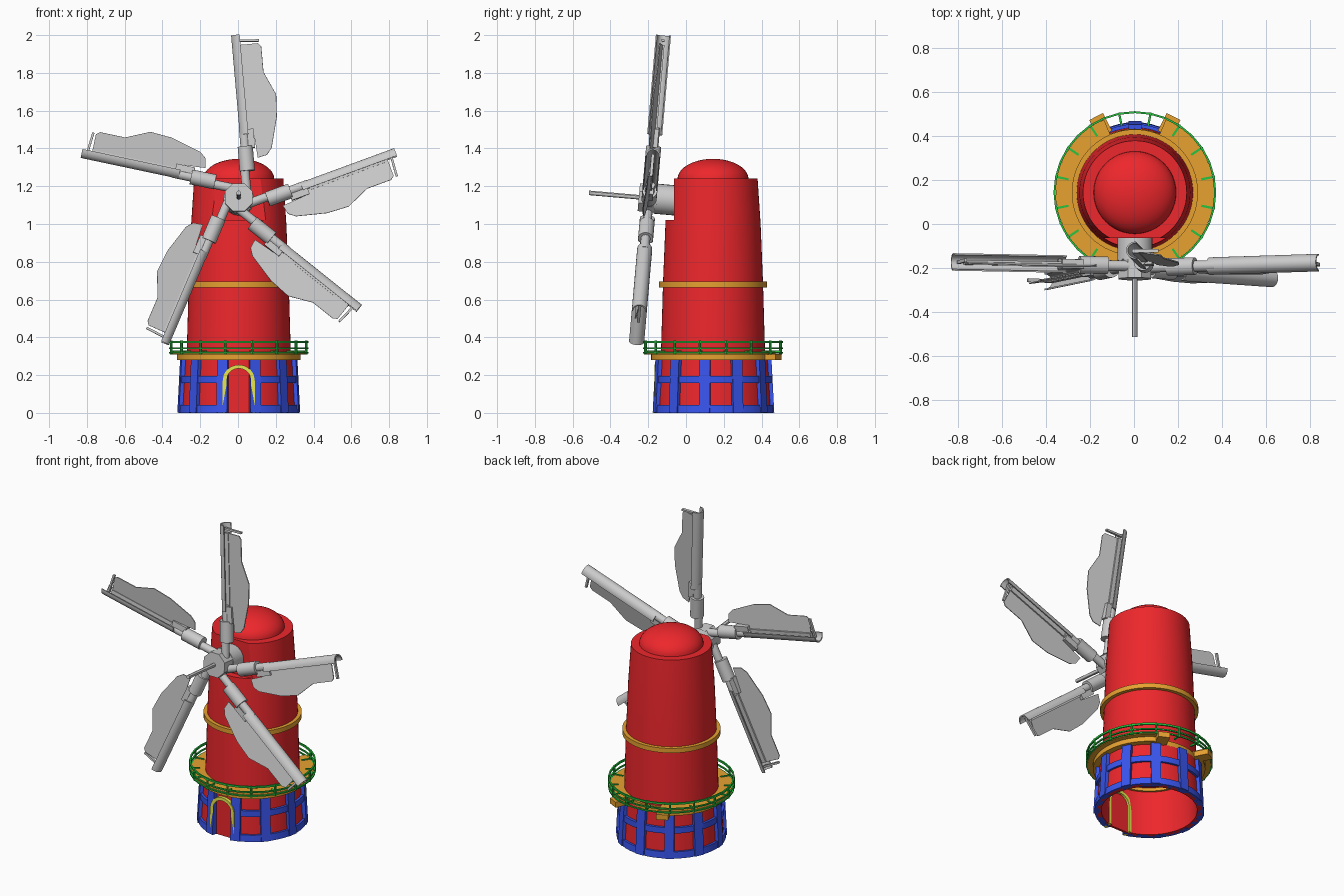
import bpy, bmesh
from math import sin, cos, pi, radians
from mathutils import Matrix, Vector

if "Cube" in bpy.data.objects:
    bpy.data.objects.remove(bpy.data.objects["Cube"])

def material(name, rgb):
    m = bpy.data.materials.new(name)
    m.diffuse_color = (*rgb, 1)
    m.use_nodes = True
    m.node_tree.nodes["Principled BSDF"].inputs["Base Color"].default_value = m.diffuse_color
    return m

RED = material("red", (0.85, 0.02, 0.025))
BLUE = material("blue", (0.04, 0.09, 0.85))
ORANGE = material("orange", (0.8, 0.36, 0.03))
GREEN = material("green", (0.02, 0.55, 0.05))
YELLOW = material("yellow", (0.8, 0.8, 0.08))
T = Matrix.Translation
TOWER = T((0.004, 0.143, 0))

def make(name, bm, mat=None, matrix=Matrix()):
    bmesh.ops.remove_doubles(bm, verts=bm.verts, dist=1e-5)
    bmesh.ops.recalc_face_normals(bm, faces=bm.faces)
    bm.transform(matrix)
    me = bpy.data.meshes.new(name)
    bm.to_mesh(me)
    bm.free()
    ob = bpy.data.objects.new(name, me)
    bpy.context.collection.objects.link(ob)
    if mat:
        me.materials.append(mat)
    return ob

def box(name, size, matrix, mat=None):
    bm = bmesh.new()
    bmesh.ops.create_cube(bm, size=1, matrix=Matrix.Diagonal((*size, 1)))
    return make(name, bm, mat, matrix)

def lathe(name, profile, mat=None, matrix=TOWER, start=0, end=360, n=48):
    """Closed (r, z) profile turned about z; angles run clockwise from +y."""
    bm = bmesh.new()
    full = end - start == 360
    rings = []
    for i in range(n if full else n + 1):
        a = radians(start + (end - start) * i / n)
        rings.append([bm.verts.new((r * sin(a), r * cos(a), z)) for r, z in profile])
    k = len(profile)
    for i in range(n):
        p, q = rings[i], rings[(i + 1) % len(rings)]
        for j in range(k):
            bm.faces.new((p[j], q[j], q[(j + 1) % k], p[(j + 1) % k]))
    if not full:
        bm.faces.new(rings[0])
        bm.faces.new(rings[-1])
    return make(name, bm, mat, matrix)

def band(r0, r1, z0, z1):
    return [(r0, z0), (r1, z0), (r1, z1), (r0, z1)]

def rod(name, r, z0, z1, matrix, mat=None, n=24):
    return lathe(name, [(0, z0), (r, z0), (r, z1), (0, z1)], mat, matrix, n=n)

def prism(name, outline, depth, matrix, mat=None):
    bm = bmesh.new()
    f = bm.faces.new([bm.verts.new((x, y, 0)) for x, y in outline])
    top = bmesh.ops.extrude_face_region(bm, geom=[f])["geom"]
    bmesh.ops.translate(bm, vec=(0, 0, depth),
                        verts=[v for v in top if isinstance(v, bmesh.types.BMVert)])
    return make(name, bm, mat, matrix)

def cut(ob, cutter):
    m = ob.modifiers.new("cut", 'BOOLEAN')
    m.operation, m.object, m.solver = 'DIFFERENCE', cutter, 'EXACT'
    bpy.context.view_layer.objects.active = ob
    bpy.ops.object.modifier_apply(modifier=m.name)
    bpy.data.objects.remove(cutter)

def around(deg, r, z):
    return TOWER @ Matrix.Rotation(-radians(deg), 4, 'Z') @ T((0, r, z))

# Tower with a flat notch behind the rotor, and a low dome
tower = lathe("tower", [(0, 0.30), (0.276, 0.30), (0.265, 0.68), (0.252, 1.0), (0.236, 1.24), (0, 1.24)],
              RED, n=64)
cut(tower, box("notch_cutter", (0.6, 0.4, 0.4), T((0, -0.263, 1.22))))
dome = [(0.188 * cos(i * pi / 20), 1.238 + 0.107 * sin(i * pi / 20)) for i in range(11)]
lathe("dome", [(0, 1.238)] + dome, RED)
lathe("tower_band", band(0.25, 0.287, 0.665, 0.695), ORANGE, n=64)

# Hollow base with arched door
def arch(w, top=0.17):
    return [(w, 0)] + [(w * cos(i * pi / 16), top + w * sin(i * pi / 16)) for i in range(17)] + [(-w, 0)]

def door_at(y):
    return T((0.004, y, 0)) @ Matrix.Rotation(pi / 2, 4, 'X')

base = lathe("base_wall", [(0.28, 0), (0.306, 0), (0.29, 0.285), (0.268, 0.285)], RED, n=64)
cut(base, prism("door_cutter", [(x, z - 0.01) for x, z in arch(0.075)], 0.2, door_at(-0.05)))
prism("door", arch(0.07), 0.015, door_at(-0.132), RED)
prism("door_frame", arch(0.085) + arch(0.065)[::-1], 0.05, door_at(-0.118), YELLOW)

# Blue timber frame around the base
for i in range(11):
    box("base_post", (0.058, 0.032, 0.282),
        around(i * 360 / 11, 0.301, 0.141) @ Matrix.Rotation(radians(3), 4, 'X'), BLUE)
lathe("base_sill", [(0.285, 0), (0.32, 0), (0.317, 0.042), (0.285, 0.042)], BLUE, start=-164, end=164)
lathe("base_rail", band(0.285, 0.311, 0.157, 0.195), BLUE, start=-164, end=164)

# Gallery, open at the back, with a block at either end
lathe("gallery_inner_ring", band(0.255, 0.29, 0.28, 0.315), ORANGE)
lathe("gallery_beam", band(0.265, 0.328, 0.28, 0.312), ORANGE, start=23, end=337)
lathe("gallery_deck", band(0.265, 0.36, 0.31, 0.325), ORANGE, start=23, end=337)
for a in (-27, 27):
    box("gallery_end_block", (0.07, 0.09, 0.034), around(a, 0.343, 0.296), ORANGE)

# Railing
for z, h in ((0.375, 0.012), (0.342, 0.008), (0.318, 0.008)):
    lathe("railing_ring", band(0.361, 0.37, z - h / 2, z + h / 2), GREEN, n=32)
for i in range(16):
    a = 11.25 + 22.5 * i
    rod("railing_post", 0.007, 0, 0.072, around(a, 0.3645, 0.31), GREEN, 8)
    box("railing_foot", (0.01, 0.06, 0.01), around(a, 0.338, 0.325), GREEN)

# Rotor hub and pole, axis tilted slightly upward
ROTOR = T((0.004, -0.195, 1.137)) @ Matrix.Rotation(radians(-5), 4, 'X')
AXLE = ROTOR @ Matrix.Rotation(pi / 2, 4, 'X')
rod("rotor_shaft", 0.08, -0.15, -0.03, AXLE)
rod("hub", 0.08, -0.045, 0.055, AXLE @ Matrix.Rotation(pi / 8, 4, 'Z'), n=8)
rod("hub_pole", 0.012, 0.05, 0.32, AXLE, n=12)

# Blades: x runs along the spar, y towards the sail, z to the back
ALONG = Matrix(((0, 0, 1, 0), (1, 0, 0, 0), (0, 1, 0, 0), (0, 0, 0, 1)))
SAIL = [(0.35, 0.075), (0.81, 0.075), (0.81, 0.175), (0.79, 0.19), (0.655, 0.19), (0.60, 0.215),
        (0.53, 0.247), (0.41, 0.24), (0.25, 0.198), (0.215, 0.17), (0.205, 0.12), (0.34, 0.11)]

def shell(r, d):
    return [(0.08 - d * cos(t), r * sin(t)) for t in (-pi / 2 + i * pi / 12 for i in range(13))]

def blade(deg):
    a = radians(deg)
    u, v = Vector((cos(a), 0, sin(a))), Vector((sin(a), 0, -cos(a)))
    M = ROTOR @ Matrix((u, v, u.cross(v))).transposed().to_4x4()
    P = M @ ALONG
    rod("blade_arm", 0.024, 0.04, 0.16, P @ T((0.045, 0, 0)), n=16)
    rod("blade_collar", 0.04, 0.14, 0.27, P @ T((0.058, 0, 0)))
    rod("blade_socket", 0.025, 0.26, 0.37, P @ T((0.058, 0, 0)))
    prism("blade_spar", shell(0.04, 0.045) + shell(0.033, 0.037)[::-1], 0.53, P @ T((0, 0, 0.333)))
    box("spar_slat", (0.46, 0.03, 0.02), M @ T((0.58, 0.075, 0)))
    box("blade_latch", (0.1, 0.035, 0.04), M @ T((0.31, 0.092, 0)))
    box("blade_tip_bar", (0.012, 0.12, 0.016), M @ T((0.83, 0.12, 0)) @ Matrix.Rotation(0.08, 4, 'Z'))
    pitch = T((0, 0.075, 0)) @ Matrix.Rotation(radians(-9), 4, 'X') @ T((0, -0.075, -0.003))
    prism("sail", SAIL, 0.006, M @ pitch)

for deg in (95, 20.2, -38.7, -113, 168):
    blade(deg)

# Smooth round parts, keep edges sharp
bpy.ops.object.select_all(action='SELECT')
bpy.context.view_layer.objects.active = tower
bpy.ops.object.shade_smooth_by_angle()
